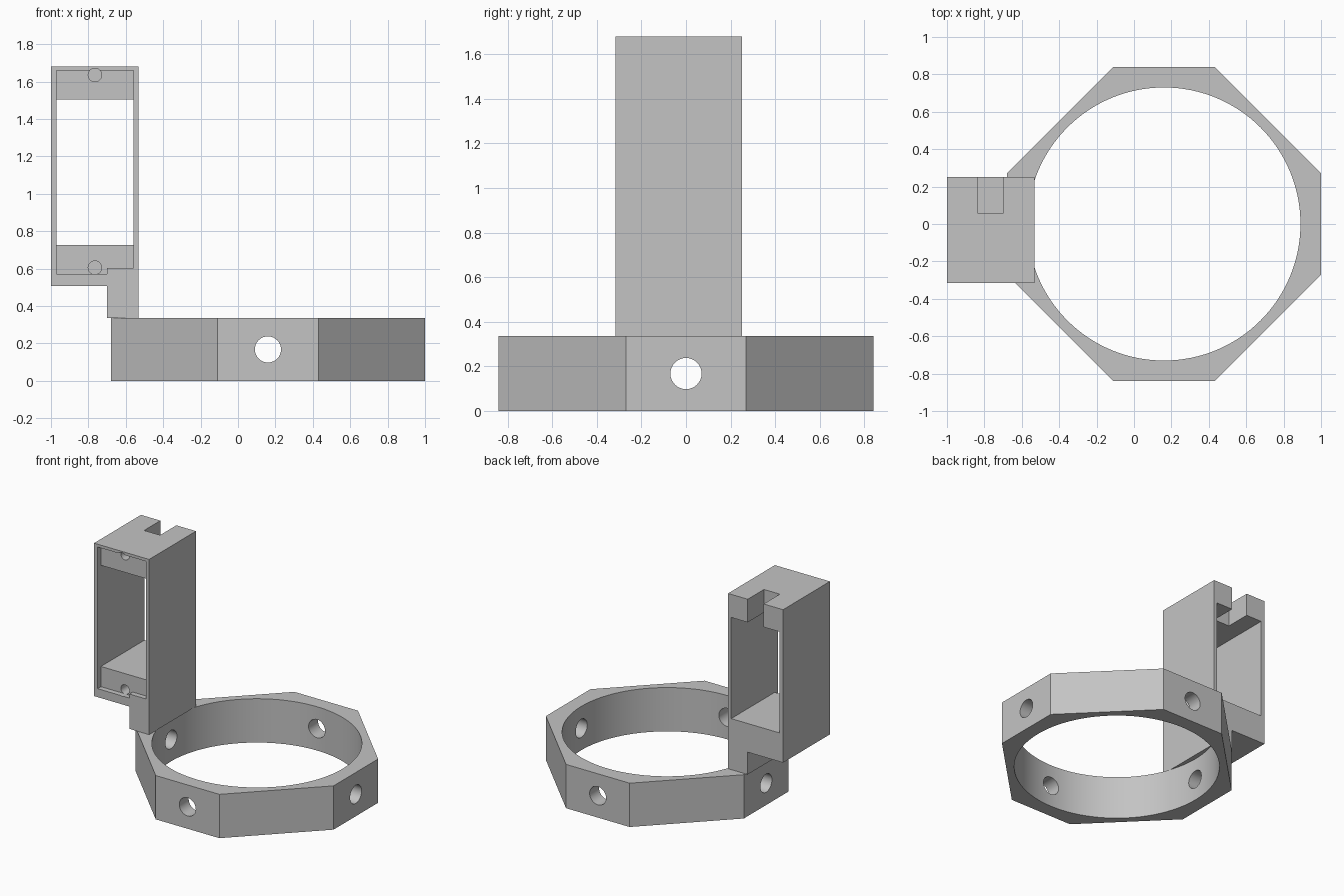
import bpy
import bmesh
import math
from mathutils import Matrix

cube = bpy.data.objects.get("Cube")
if cube:
    bpy.data.objects.remove(cube, do_unlink=True)

grey = bpy.data.materials.new("plain grey")
grey.use_nodes = True
COLOR = (0.55, 0.55, 0.55, 1)
grey.diffuse_color = COLOR
grey.node_tree.nodes["Principled BSDF"].inputs["Base Color"].default_value = COLOR


def prism(name, points, axis, start, end):
    """Extrude a 2D outline along Z, or an (x, z) outline along Y."""
    place = (lambda a, b: (a, b, start)) if axis == 'Z' else (lambda a, b: (a, start, b))
    travel = (0, 0, end - start) if axis == 'Z' else (0, end - start, 0)
    bm = bmesh.new()
    face = bm.faces.new([bm.verts.new(place(a, b)) for a, b in points])
    new = bmesh.ops.extrude_face_region(bm, geom=[face])["geom"]
    bmesh.ops.translate(bm, vec=travel, verts=[v for v in new if isinstance(v, bmesh.types.BMVert)])
    bmesh.ops.recalc_face_normals(bm, faces=bm.faces)
    return finish(name, bm)


def cylinder(name, radius, length, centre, axis, sides=32):
    turn = {'X': Matrix.Rotation(math.pi / 2, 4, 'Y'),
            'Y': Matrix.Rotation(math.pi / 2, 4, 'X'),
            'Z': Matrix()}[axis]
    bm = bmesh.new()
    bmesh.ops.create_cone(bm, cap_ends=True, segments=sides, radius1=radius, radius2=radius,
                          depth=length, matrix=Matrix.Translation(centre) @ turn)
    return finish(name, bm)


def finish(name, bm):
    mesh = bpy.data.meshes.new(name)
    bm.to_mesh(mesh)
    bm.free()
    mesh.materials.append(grey)
    obj = bpy.data.objects.new(name, mesh)
    bpy.context.collection.objects.link(obj)
    return obj


def rect(x0, x1, b0, b1):
    return [(x0, b0), (x1, b0), (x1, b1), (x0, b1)]


def carve(obj, cutters):
    """Subtract the cutters, bake the result and shade curved walls smooth."""
    for cutter in cutters:
        cutter.hide_render = True
        mod = obj.modifiers.new("cut", 'BOOLEAN')
        mod.operation = 'DIFFERENCE'
        mod.solver = 'EXACT'
        mod.object = cutter
    graph = bpy.context.evaluated_depsgraph_get()
    mesh = bpy.data.meshes.new_from_object(obj.evaluated_get(graph))
    obj.modifiers.clear()
    obj.data = mesh
    for cutter in cutters:
        bpy.data.objects.remove(cutter, do_unlink=True)
    bpy.ops.object.select_all(action='DESELECT')
    obj.select_set(True)
    bpy.context.view_layer.objects.active = obj
    bpy.ops.object.shade_smooth_by_angle(angle=math.radians(30))


# Octagonal ring with a round bore and four radial screw holes
CX, FLAT, HALF, HEIGHT = 0.16, 0.84, 0.27, 0.336
quarter = [(FLAT, -HALF), (FLAT, HALF)]
outline = []
for k in range(4):
    c, s = round(math.cos(k * math.pi / 2)), round(math.sin(k * math.pi / 2))
    outline += [(CX + x * c - y * s, x * s + y * c) for x, y in quarter]
ring = prism("octagonal_ring", outline, 'Z', 0, HEIGHT)
carve(ring, [cylinder("bore", 0.73, 1, (CX, 0, HEIGHT / 2), 'Z', 128),
             cylinder("cross_hole_x", 0.07, 3, (CX, 0, HEIGHT / 2), 'X'),
             cylinder("cross_hole_y", 0.07, 3, (CX, 0, HEIGHT / 2), 'Y')])

# Upright holder with its foot on the ring
LEFT, RIGHT, TOP, FOOT = -1.0, -0.533, 1.68, -0.70
FRONT, BACK = -0.316, 0.252
holder = prism("upright_holder",
               [(FOOT, HEIGHT), (RIGHT, HEIGHT), (RIGHT, TOP), (LEFT, TOP), (LEFT, 0.507), (FOOT, 0.507)],
               'Y', FRONT, BACK)

# Window, shallow front recess, cable slot and blind screw holes
IN_L, IN_R = -0.97, -0.56
recess = [(IN_L, 0.572), (FOOT, 0.572), (FOOT, 0.603), (IN_R, 0.603), (IN_R, 1.658), (IN_L, 1.658)]
carve(holder, [prism("recess", recess, 'Y', FRONT - 0.1, FRONT + 0.04),
               prism("window", rect(IN_L, IN_R, 0.727, 1.503), 'Y', FRONT - 0.2, BACK + 0.2),
               prism("slot", rect(-0.835, -0.70, 0.055, BACK + 0.1), 'Z', 1.4, TOP + 0.1)]
      + [cylinder("screw_hole", 0.036, 0.3, (-0.765, FRONT, z), 'Y', 24) for z in (1.635, 0.605)])
